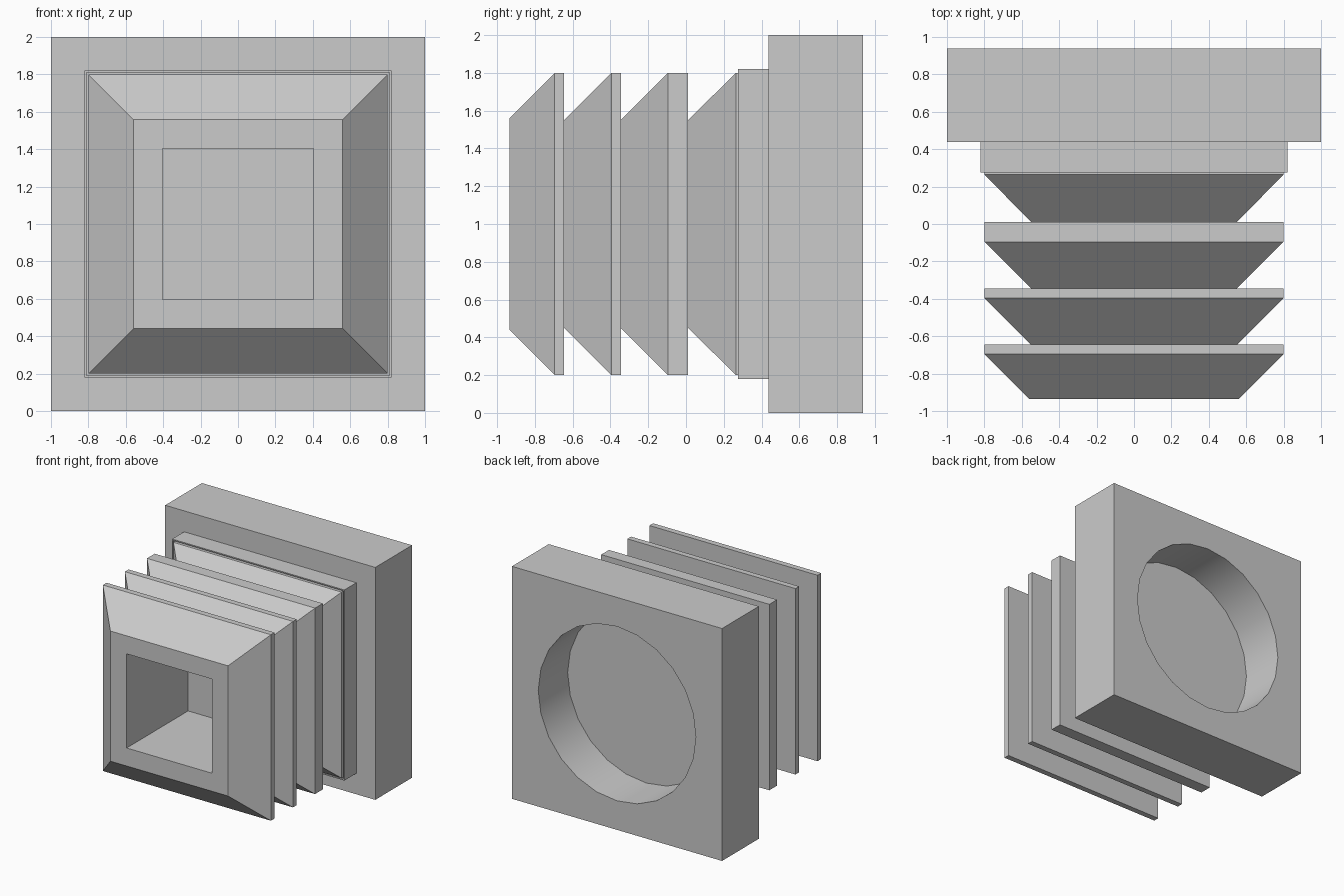
import bpy, bmesh, math

cube = bpy.data.objects.get("Cube")
if cube:
    bpy.data.objects.remove(cube, do_unlink=True)

grey = bpy.data.materials.new("plain grey")
grey.use_nodes = True
colour = (0.6, 0.6, 0.6, 1)
grey.diffuse_color = colour
grey.node_tree.nodes["Principled BSDF"].inputs["Base Color"].default_value = colour

MID = 1.0  # height of the central axis


def ring(bm, y, radius, sides):
    """Closed ring of vertices around the y axis; four sides give a square."""
    if sides == 4:
        pts = [(-radius, -radius), (radius, -radius), (radius, radius), (-radius, radius)]
    else:
        turn = 2 * math.pi / sides
        pts = [(radius * math.cos(i * turn), radius * math.sin(i * turn)) for i in range(sides)]
    return [bm.verts.new((x, y, MID + z)) for x, z in pts]


def loft(bm, profile, sides=4, cap_start=True, cap_end=True):
    rings = [ring(bm, y, r, sides) for y, r in profile]
    for a, b in zip(rings, rings[1:]):
        for i in range(sides):
            j = (i + 1) % sides
            bm.faces.new((a[i], a[j], b[j], b[i]))
    if cap_start:
        bm.faces.new(rings[0])
    if cap_end:
        bm.faces.new(rings[-1])
    return rings


def finish(name, bm):
    bmesh.ops.recalc_face_normals(bm, faces=bm.faces)
    mesh = bpy.data.meshes.new(name)
    bm.to_mesh(mesh)
    bm.free()
    mesh.materials.append(grey)
    obj = bpy.data.objects.new(name, mesh)
    bpy.context.collection.objects.link(obj)
    return obj


# Barbed stem: square blind hole, then four tapered fins
stem = [(-0.1, 0.405), (-0.935, 0.405), (-0.935, 0.56)]
for tip, back in ((-0.695, -0.645), (-0.395, -0.345), (-0.095, 0.01)):
    stem += [(tip, 0.8), (back, 0.8), (back, 0.55)]
stem += [(0.265, 0.8), (0.35, 0.8)]
bm = bmesh.new()
loft(bm, stem)
finish("barbed_stem", bm)

# Collar with a thin raised rim around the last fin
bm = bmesh.new()
loft(bm, [(0.29, 0.81), (0.275, 0.81), (0.275, 0.82), (0.5, 0.82)])
finish("collar", bm)

# Base block with a round socket in the back
bm = bmesh.new()
outer = loft(bm, [(0.438, 1), (0.938, 1)], cap_end=False)[-1]
socket = loft(bm, [(0.538, 0.75), (0.938, 0.75)], sides=24, cap_end=False)[-1]
border = [bm.edges.get((loop[i - 1], loop[i])) for loop in (outer, socket) for i in range(len(loop))]
bmesh.ops.triangle_fill(bm, edges=border, use_beauty=True)
base = finish("base_block", bm)

bpy.ops.object.select_all(action="DESELECT")
base.select_set(True)
bpy.context.view_layer.objects.active = base
bpy.ops.object.shade_smooth_by_angle(angle=math.radians(30))
